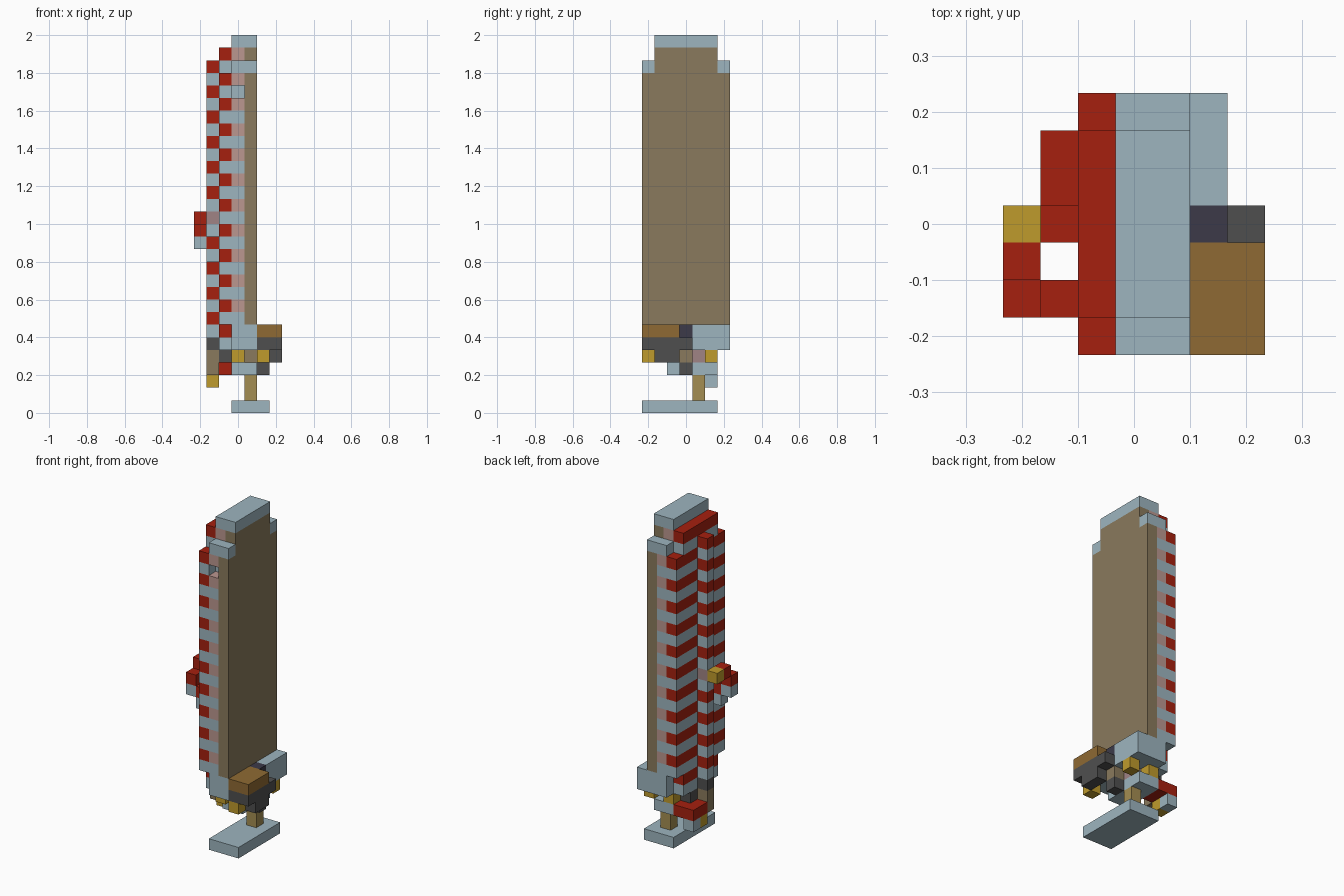
import bpy, bmesh
from mathutils import Matrix, Vector

cube = bpy.data.objects.get("Cube")
if cube:
    bpy.data.objects.remove(cube, do_unlink=True)

U = 2 / 30  # size of one block


def linear(hex_code):
    vals = [int(hex_code[i:i + 2], 16) / 255 for i in (0, 2, 4)]
    return [v / 12.92 if v < 0.04045 else ((v + 0.055) / 1.055) ** 2.4 for v in vals] + [1]


COLOURS = {"pale_blue": "9DB5BF", "red": "A6200F", "taupe": "8A7A5D", "pink": "BB9790",
           "mauve": "A08485", "gold": "BF9B2C", "wood": "8F6A33", "navy": "3C3A49",
           "grey": "4F4F4F", "tan": "A48D52"}
MATS = {}
for name, code in COLOURS.items():
    m = bpy.data.materials.new(name)
    m.use_nodes = True
    m.diffuse_color = linear(code)
    m.node_tree.nodes["Principled BSDF"].inputs["Base Color"].default_value = linear(code)
    MATS[name] = m


def part(name, boxes):
    """One object from boxes: (colour, x range, y range, z range) in block units, ends excluded."""
    bm = bmesh.new()
    used = []
    for colour, *ranges in boxes:
        if colour not in used:
            used.append(colour)
        lo = Vector([r[0] for r in ranges])
        hi = Vector([r[1] for r in ranges])
        mid = ((lo + hi) / 2 - Vector((3.5, 3.5, 0))) * U
        mat = Matrix.Translation(mid) @ Matrix.Diagonal((*((hi - lo) * U), 1))
        verts = bmesh.ops.create_cube(bm, size=1, matrix=mat)["verts"]
        for f in {f for v in verts for f in v.link_faces}:
            f.material_index = used.index(colour)
    me = bpy.data.meshes.new(name)
    bm.to_mesh(me)
    bm.free()
    for c in used:
        me.materials.append(MATS[c])
    ob = bpy.data.objects.new(name, me)
    bpy.context.collection.objects.link(ob)


def block(colour, x, y, z):
    return (colour, (x, x + 1), (y, y + 1), (z, z + 1))


FULL, INNER = (0, 7), (1, 6)

# Tall flat panel and its caps
part("panel", [("taupe", (4, 5), FULL, (7, 27)), ("taupe", (4, 5), INNER, (27, 29))])
part("top_cap", [("pale_blue", (3, 5), INNER, (29, 30))])
part("shoulder_caps", [("pale_blue", (3, 5), (y, y + 1), (27, 28)) for y in (0, 6)])

# Banded core, with one small notch in the front
core = []
for z in range(7, 29):
    span = INNER if z > 26 or z == 25 else FULL
    core.append(("pink" if z % 2 == 0 else "pale_blue", (3, 4), span, (z, z + 1)))
core.append(block("pale_blue", 3, 6, 25))
part("core", core)

# Red and blue striped layer, then the narrow rib in the opposite phase
part("striped_layer", [("red" if z % 2 == 0 else "pale_blue", (2, 3),
                        FULL if 7 <= z <= 26 else INNER, (z, z + 1)) for z in range(5, 29)])
part("striped_rib", [block("mauve" if z == 15 else "red" if z % 2 else "pale_blue", 1, 3, z)
                     for z in range(6, 28)])
part("rib_foot", [block("grey", 1, 3, 5), ("taupe", (1, 2), (3, 4), (3, 5)),
                  ("grey", (2, 3), (3, 5), (4, 5))])

# Side handle
part("handle", [block("gold", 0, 3, 15), block("red", 0, 2, 15), block("red", 0, 1, 14),
                block("pale_blue", 0, 1, 13), block("red", 1, 1, 13),
                block("pale_blue", 1, 1, 12)])

# Lower collar
part("collar", [("pale_blue", (3, 5), FULL, (5, 7)), ("pale_blue", (5, 6), (4, 7), (5, 7))])

# Bracket beside the collar
part("bracket", [("wood", (5, 7), (0, 3), (6, 7)), block("navy", 5, 3, 6),
                 ("grey", (5, 7), (0, 4), (5, 6)), ("grey", (6, 7), (1, 3), (4, 5)),
                 block("gold", 5, 0, 4), block("grey", 5, 3, 3)])

# Underside mechanism
part("underside", [("gold", (3, 4), (1, 3), (4, 5)), block("taupe", 4, 3, 4),
                   block("taupe", 5, 3, 4), block("mauve", 4, 4, 4), block("gold", 5, 5, 4),
                   block("gold", 3, 5, 4), ("pale_blue", (3, 5), (2, 6), (3, 4))])
part("lever", [("red", (1, 3), (4, 6), (3, 4)), block("gold", 1, 4, 2),
               block("pale_blue", 1, 5, 2)])

# Pole and base
part("pole", [("tan", (4, 5), (4, 5), (1, 3))])
part("base", [("pale_blue", (3, 6), (0, 6), (0, 1))])
